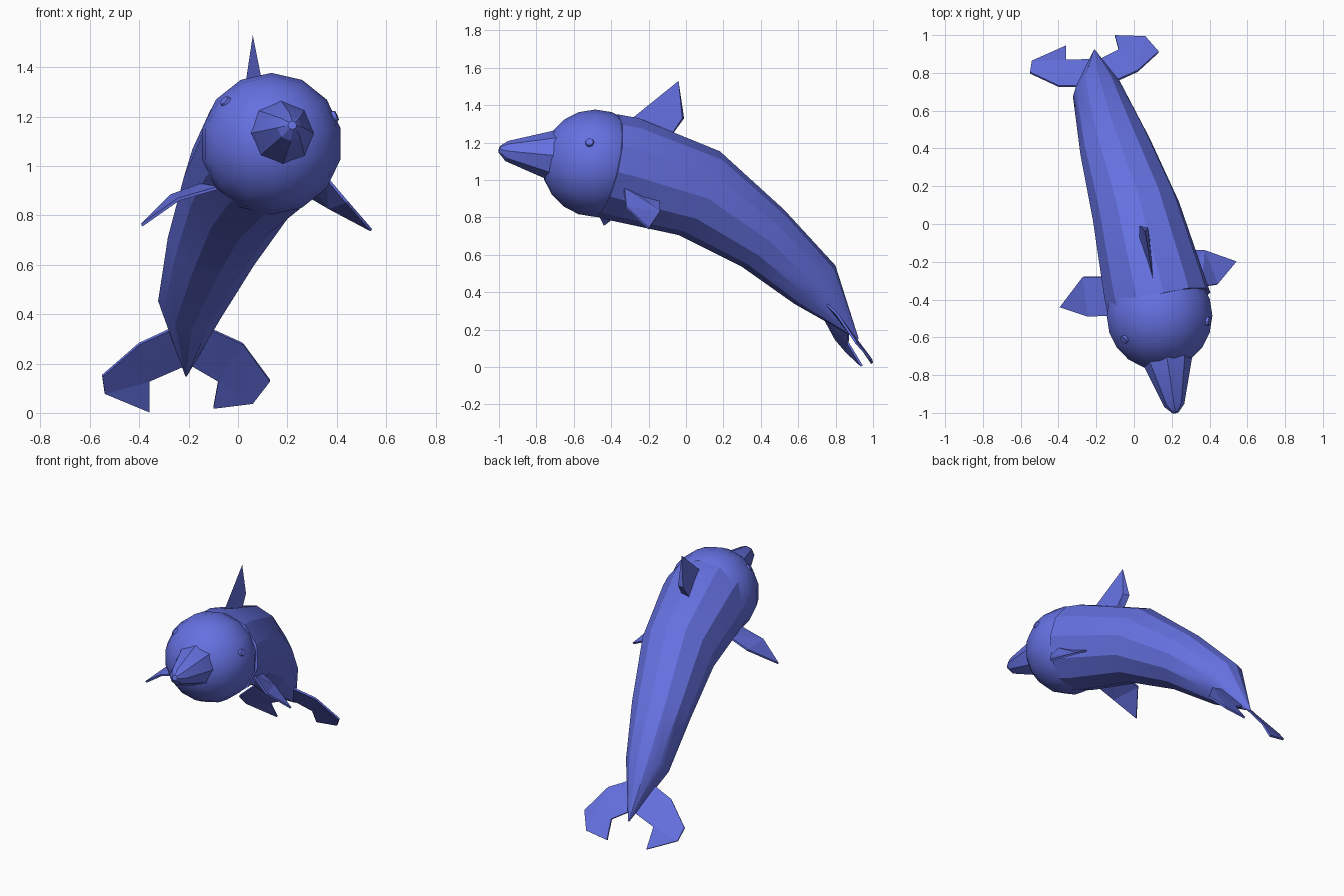
import bpy, bmesh, math
from mathutils import Vector, Matrix

cube = bpy.data.objects.get("Cube")
if cube:
    bpy.data.objects.remove(cube, do_unlink=True)

blue = bpy.data.materials.new("ocean blue")
blue.use_nodes = True
blue.diffuse_color = (0.13, 0.165, 0.75, 1)
blue.node_tree.nodes["Principled BSDF"].inputs["Base Color"].default_value = blue.diffuse_color


def finish(name, bm, smooth=None):
    bmesh.ops.recalc_face_normals(bm, faces=bm.faces[:])
    mesh = bpy.data.meshes.new(name)
    bm.to_mesh(mesh)
    bm.free()
    mesh.materials.append(blue)
    obj = bpy.data.objects.new(name, mesh)
    bpy.context.collection.objects.link(obj)
    if smooth:
        bpy.ops.object.select_all(action="DESELECT")
        obj.select_set(True)
        bpy.context.view_layer.objects.active = obj
        bpy.ops.object.shade_smooth_by_angle(angle=math.radians(smooth))
    return obj


def loft(name, sections, sides, smooth, roll=0):
    """Skin ellipses (centre, half width, half height) set square to their path."""
    bm = bmesh.new()
    centres = [Vector(s[0]) for s in sections]
    rings = []
    for i, (c, w, h) in enumerate(sections):
        ahead = centres[min(i + 1, len(centres) - 1)] - centres[max(i - 1, 0)]
        ahead.normalize()
        across = ahead.cross(Vector((0, 0, 1))).normalized()
        across = Matrix.Rotation(math.radians(roll), 3, ahead) @ across
        up = across.cross(ahead)
        ring = []
        for k in range(sides):
            a = math.tau * k / sides
            ring.append(bm.verts.new(centres[i] + across * w * math.cos(a) + up * h * math.sin(a)))
        rings.append(ring)
    for r, s in zip(rings, rings[1:]):
        for k in range(sides):
            n = (k + 1) % sides
            bm.faces.new((r[k], r[n], s[n], s[k]))
    bm.faces.new(rings[0])
    bm.faces.new(rings[-1])
    return finish(name, bm, smooth)


def fin(name, outline, thickness=0.012):
    bm = bmesh.new()
    bm.faces.new([bm.verts.new(p) for p in outline])
    bmesh.ops.triangulate(bm, faces=bm.faces[:])
    obj = finish(name, bm)
    mod = obj.modifiers.new("thickness", "SOLIDIFY")
    mod.thickness = thickness
    mod.offset = 0
    return obj


# Round head
head_centre = Vector((0.135, -0.485, 1.09))
bm = bmesh.new()
bmesh.ops.create_uvsphere(bm, u_segments=14, v_segments=10, radius=0.287,
                          matrix=Matrix.Translation(head_centre) @ Matrix.Rotation(math.pi / 2, 4, "X"))
finish("head", bm, 45)

# Curved body tapering to the tail
loft("body", [((0.135, -0.43, 1.08), 0.28, 0.28),
              ((0.11, -0.34, 1.06), 0.275, 0.285),
              ((0.01, 0.07, 0.93), 0.235, 0.25),
              ((-0.10, 0.41, 0.69), 0.19, 0.19),
              ((-0.19, 0.69, 0.44), 0.135, 0.15),
              ((-0.21, 0.92, 0.15), 0.004, 0.004)], 12, 28, roll=8)

# Blunt beak
loft("beak", [((0.17, -0.66, 1.13), 0.14, 0.14),
              ((0.178, -0.73, 1.132), 0.13, 0.13),
              ((0.213, -0.96, 1.155), 0.054, 0.054),
              ((0.22, -0.998, 1.165), 0.018, 0.018)], 8, 25)

# Eyes
for name, direction in (("right_eye", (-0.185, -0.125, 0.17)), ("left_eye", (0.255, -0.03, 0.11))):
    d = Vector(direction).normalized()
    bm = bmesh.new()
    bmesh.ops.create_cone(bm, cap_ends=True, segments=10, radius1=0.026, radius2=0.02, depth=0.02,
                          matrix=Matrix.Translation(head_centre + d * 0.281) @ d.to_track_quat("Z", "Y").to_matrix().to_4x4())
    finish(name, bm, 40)

# Wedge-shaped back fin
bm = bmesh.new()
front, tip, back_a, back_b, root_a, root_b = [bm.verts.new(p) for p in (
    (0.11, -0.35, 1.28), (0.06, -0.04, 1.53), (0.03, -0.01, 1.33),
    (0.075, -0.02, 1.33), (0.03, -0.12, 1.18), (0.09, -0.12, 1.18))]
for face in ((front, tip, back_a, root_a), (front, root_b, back_b, tip),
             (tip, back_b, back_a), (back_a, back_b, root_b, root_a), (front, root_a, root_b)):
    bm.faces.new(face)
bmesh.ops.triangulate(bm, faces=bm.faces[:])
finish("back_fin", bm)

# Side flippers
fin("left_flipper", [(0.26, -0.32, 0.98), (0.36, -0.33, 0.95), (0.44, -0.32, 0.855),
                     (0.54, -0.20, 0.74), (0.37, -0.14, 0.83), (0.20, -0.14, 0.93)])
fin("right_flipper", [(-0.05, -0.48, 0.92), (-0.24, -0.49, 0.865), (-0.39, -0.44, 0.76),
                      (-0.27, -0.28, 0.88), (-0.08, -0.28, 0.95)])

# Tail flukes
fin("right_fluke", [(-0.20, 0.74, 0.36), (-0.27, 0.73, 0.34), (-0.40, 0.73, 0.28), (-0.55, 0.80, 0.15),
                    (-0.54, 0.86, 0.08), (-0.36, 0.94, 0.005), (-0.36, 0.865, 0.13), (-0.20, 0.87, 0.20)])
fin("left_fluke", [(-0.19, 0.74, 0.36), (-0.09, 0.76, 0.33), (0.02, 0.81, 0.28), (0.13, 0.91, 0.13),
                   (0.06, 0.99, 0.04), (-0.10, 0.995, 0.02), (-0.08, 0.92, 0.13), (-0.20, 0.86, 0.20)])
